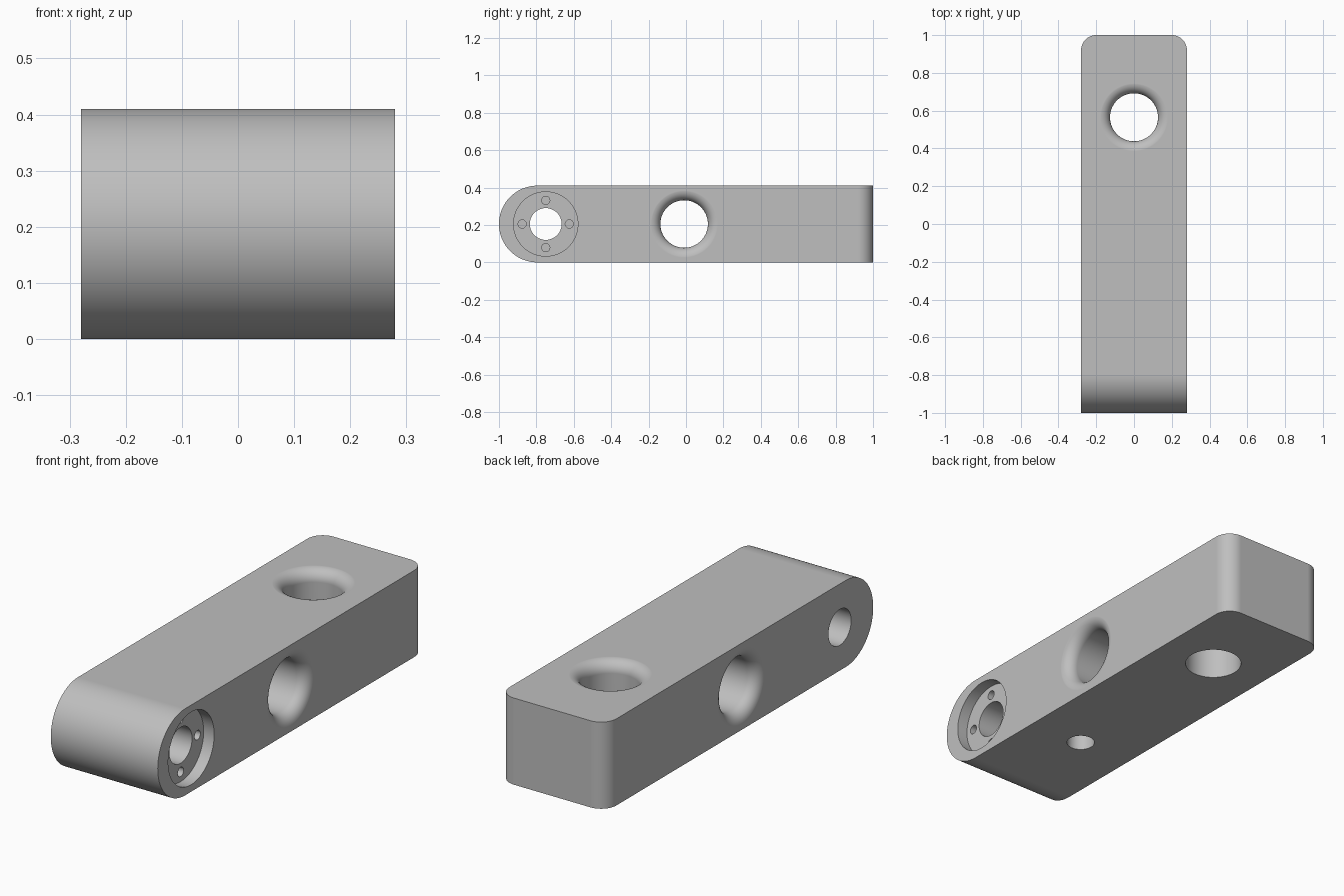
import bpy, bmesh, math
from mathutils import Matrix

if "Cube" in bpy.data.objects:
    bpy.data.objects.remove(bpy.data.objects["Cube"], do_unlink=True)

HALF_X, HEIGHT = 0.28, 0.41
MID = HEIGHT / 2
PIVOT_Y = -0.75

grey = bpy.data.materials.new("plain grey")
grey.use_nodes = True
grey.diffuse_color = (0.52, 0.52, 0.52, 1)
grey.node_tree.nodes["Principled BSDF"].inputs["Base Color"].default_value = grey.diffuse_color


def add_object(name, bm):
    bmesh.ops.recalc_face_normals(bm, faces=bm.faces)
    mesh = bpy.data.meshes.new(name)
    bm.to_mesh(mesh)
    bm.free()
    obj = bpy.data.objects.new(name, mesh)
    bpy.context.collection.objects.link(obj)
    mesh.materials.append(grey)
    return obj


# Arm: side outline with a round front end, extruded across the width
bm = bmesh.new()
outline = [(1, 0), (1, HEIGHT)]
for i in range(49):
    a = math.pi / 2 + math.pi * i / 48
    outline.append((MID - 1 + MID * math.cos(a), MID + MID * math.sin(a)))
face = bm.faces.new([bm.verts.new((-HALF_X, y, z)) for y, z in outline])
side = bmesh.ops.extrude_face_region(bm, geom=[face])["geom"]
moved = [v for v in side if isinstance(v, bmesh.types.BMVert)]
bmesh.ops.translate(bm, verts=moved, vec=(2 * HALF_X, 0, 0))

# Rounded upright corners at the back
corners = [e for e in bm.edges if all(v.co.y > 0.99 for v in e.verts)
           and abs(e.verts[0].co.z - e.verts[1].co.z) > 0.1]
bmesh.ops.bevel(bm, geom=corners, offset=0.08, segments=12, profile=0.5, affect='EDGES')
arm = add_object("pivot_arm", bm)


def fillet(radius, face_at, size, sign):
    """Profile points flaring from a bore out to a flat face."""
    pts = []
    for i in range(11):
        a = math.pi / 2 * i / 10
        pts.append((face_at - sign * size * (1 - math.sin(a)),
                    radius + size * (1 - math.cos(a))))
    pts[-1] = (face_at + sign * 0.0003, pts[-1][1])
    pts.append((face_at + sign * 0.03, pts[-1][1]))
    return pts if sign > 0 else pts[::-1]


def bore(name, profile, location, axis, sides=64):
    """Cut a turned shape, given as (distance along axis, radius) points."""
    bm = bmesh.new()
    rings = [[bm.verts.new((r * math.cos(math.tau * k / sides),
                            r * math.sin(math.tau * k / sides), t))
              for k in range(sides)] for t, r in profile]
    for low, high in zip(rings, rings[1:]):
        for k in range(sides):
            n = (k + 1) % sides
            bm.faces.new((low[k], low[n], high[n], high[k]))
    bm.faces.new(rings[0][::-1])
    bm.faces.new(rings[-1])
    turn = Matrix.Rotation(math.pi / 2, 4, 'Y') if axis == 'X' else Matrix()
    bm.transform(Matrix.Translation(location) @ turn)
    cutter = add_object(name, bm)
    cutter.hide_render = True
    mod = arm.modifiers.new(name, 'BOOLEAN')
    mod.operation, mod.solver, mod.object = 'DIFFERENCE', 'EXACT', cutter
    bpy.ops.object.modifier_apply(modifier=name)
    bpy.data.objects.remove(cutter, do_unlink=True)


bpy.context.view_layer.objects.active = arm
arm.select_set(True)

# Cross hole flared on both sides, upright hole flared at the top only
R, FLARE = 0.127, 0.055
bore("cross_hole", fillet(R, -HALF_X, FLARE, -1) + fillet(R, HALF_X, FLARE, 1),
     (0, -0.01, MID), 'X')
bore("upright_hole", [(-0.05, R)] + fillet(R, HEIGHT, FLARE, 1), (0, 0.565, 0), 'Z')

# Pivot hole with a round recess on the left side
floor = HALF_X - 0.055
bore("pivot_hole", [(-0.35, 0.085), (floor, 0.085), (floor, 0.172), (0.35, 0.172)],
     (0, PIVOT_Y, MID), 'X')

# Four screw holes in the recess floor
for k in range(4):
    a = k * math.pi / 2
    bore("screw_hole", [(0.08, 0.022), (floor + 0.02, 0.022)],
         (0, PIVOT_Y + 0.126 * math.cos(a), MID + 0.126 * math.sin(a)), 'X', 24)

# Blind hole underneath
bore("blind_hole", [(-0.05, 0.063), (0.2, 0.063)], (0, -0.38, 0), 'Z', 48)

# Smooth curves, crisp rims, flat faces kept flat
bpy.ops.object.shade_smooth_by_angle(angle=math.radians(30))
weighted = arm.modifiers.new("flat_faces", 'WEIGHTED_NORMAL')
weighted.keep_sharp = True
